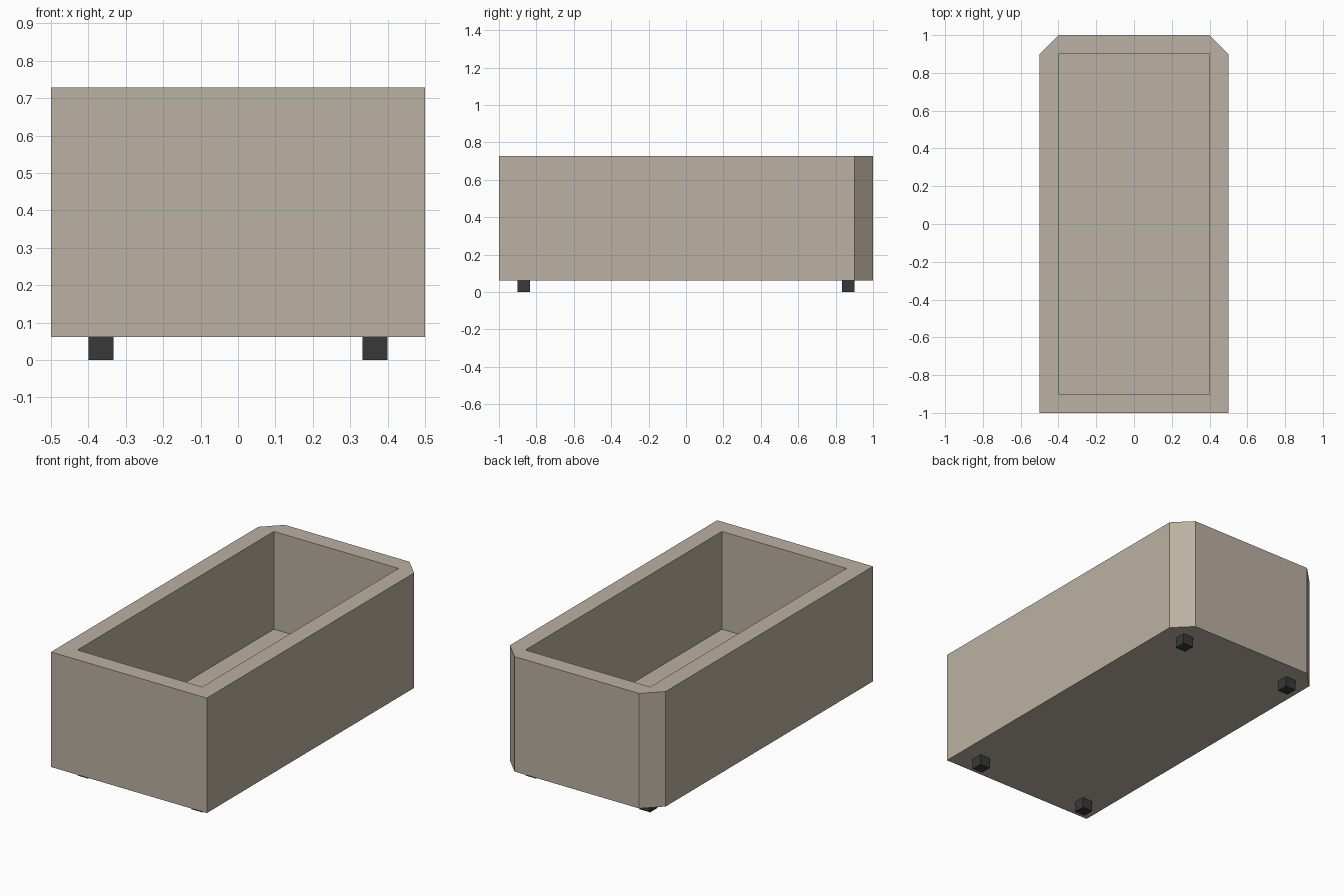
import bpy, bmesh

if "Cube" in bpy.data.objects:
    bpy.data.objects.remove(bpy.data.objects["Cube"])


def material(name, rgb):
    m = bpy.data.materials.new(name)
    m.diffuse_color = (*rgb, 1)
    m.use_nodes = True
    m.node_tree.nodes["Principled BSDF"].inputs["Base Color"].default_value = m.diffuse_color
    return m


def add_object(name, bm, mat):
    bmesh.ops.recalc_face_normals(bm, faces=bm.faces)
    mesh = bpy.data.meshes.new(name)
    bm.to_mesh(mesh)
    bm.free()
    mesh.materials.append(mat)
    obj = bpy.data.objects.new(name, mesh)
    bpy.context.collection.objects.link(obj)
    return obj


def box(lo, hi):
    bm = bmesh.new()
    bmesh.ops.create_cube(bm, size=1)
    for v in bm.verts:
        v.co = [(a + b) / 2 + c * (b - a) for a, b, c in zip(lo, hi, v.co)]
    return bm


stone = material("warm stone", (0.50, 0.44, 0.36))
black = material("dark rubber", (0.04, 0.04, 0.04))

BOTTOM, TOP, WALL = 0.061, 0.728, 0.1

# Trough: block with the two back upright corners chamfered
bm = box((-0.5, -1, BOTTOM), (0.5, 1, TOP))
corners = [e for e in bm.edges if all(v.co.y > 0.9 for v in e.verts)
           and abs(e.verts[0].co.z - e.verts[1].co.z) > 0.1]
bmesh.ops.bevel(bm, geom=corners, offset=WALL, segments=1, affect='EDGES')

# Basin: inset the top; the outline is rectangular, so cut with a boolean
trough = add_object("trough", bm, stone)
cutter = add_object("basin_cutter",
                    box((-0.4, -0.9, BOTTOM + WALL), (0.4, 0.9, TOP + 0.2)), stone)
cutter.hide_render = True
cutter.hide_viewport = True
cut = trough.modifiers.new("basin", 'BOOLEAN')
cut.operation = 'DIFFERENCE'
cut.solver = 'EXACT'
cut.object = cutter

# Four square feet
for side, sx in (("left", -1), ("right", 1)):
    for end, sy in (("front", -1), ("back", 1)):
        xs = sorted((sx * 0.333, sx * 0.4))
        ys = sorted((sy * 0.833, sy * 0.9))
        add_object(f"{end}_{side}_foot",
                   box((xs[0], ys[0], 0), (xs[1], ys[1], BOTTOM)), black)
